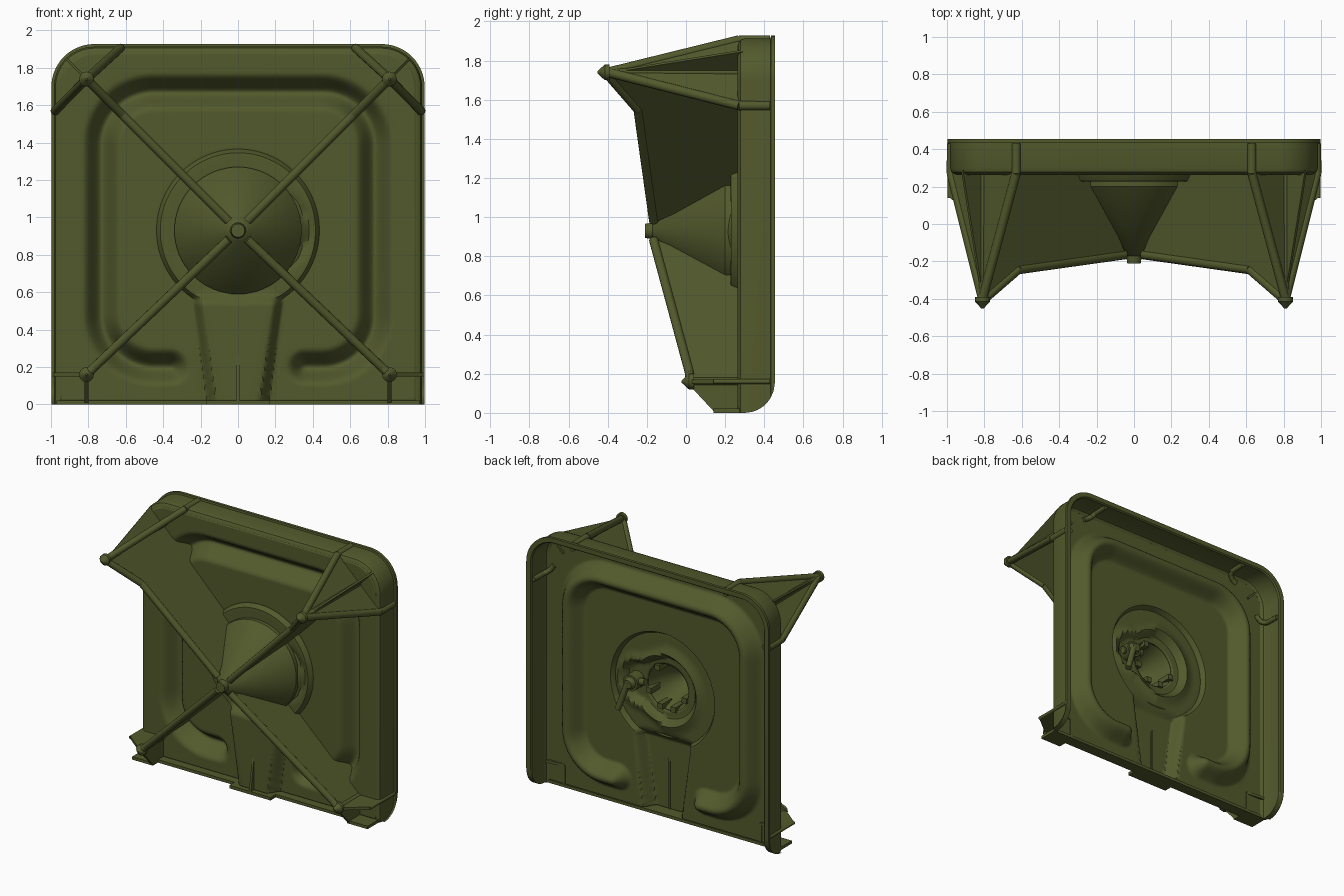
import bpy, bmesh, math
from mathutils import Vector as V

if "Cube" in bpy.data.objects:
    bpy.data.objects.remove(bpy.data.objects["Cube"])

olive = bpy.data.materials.new("olive")
olive.diffuse_color = (0.085, 0.1, 0.025, 1)
olive.use_nodes = True
olive.node_tree.nodes["Principled BSDF"].inputs["Base Color"].default_value = olive.diffuse_color
CZ = 0.93  # height of the hub axis


def finish(name, bm, mirror=False, angle=35, recalc=True):
    if recalc:
        bmesh.ops.recalc_face_normals(bm, faces=bm.faces)
    me = bpy.data.meshes.new(name)
    bm.to_mesh(me)
    bm.free()
    me.shade_smooth()
    me.set_sharp_from_angle(angle=math.radians(angle))
    me.materials.append(olive)
    ob = bpy.data.objects.new(name, me)
    bpy.context.collection.objects.link(ob)
    if mirror:
        ob.modifiers.new("mirror", 'MIRROR')
    return ob


def rod(bm, pts, r, r2=None, seg=12):
    for a, b in zip(pts, pts[1:]):
        a, b = V(a), V(b)
        m = (b - a).to_track_quat('Z', 'Y').to_matrix().to_4x4()
        m.translation = (a + b) / 2
        bmesh.ops.create_cone(bm, cap_ends=True, segments=seg, radius1=r,
                              radius2=r if r2 is None else r2, depth=(b - a).length, matrix=m)


def slab(bm, pts, t):
    # thin flat plate through the given points
    pts = [V(p) for p in pts]
    n = sum((pts[i - 1].cross(pts[i]) for i in range(len(pts))), V()).normalized() * t / 2
    a = [bm.verts.new(p + n) for p in pts]
    b = [bm.verts.new(p - n) for p in pts]
    bm.faces.new(a)
    bm.faces.new(b[::-1])
    for i in range(len(pts)):
        bm.faces.new((a[i - 1], b[i - 1], b[i], a[i]))


def box(bm, x0, x1, y0, y1, z0, z1):
    slab(bm, [(x0, (y0 + y1) / 2, z0), (x1, (y0 + y1) / 2, z0),
              (x1, (y0 + y1) / 2, z1), (x0, (y0 + y1) / 2, z1)], y1 - y0)


def lathe(name, prof, seg=64):
    bm = bmesh.new()
    rings = [[bm.verts.new((r * math.cos(i * math.tau / seg), y, CZ + r * math.sin(i * math.tau / seg)))
              for i in range(seg)] for r, y in prof]
    for a, b in zip(rings, rings[1:]):
        for i in range(seg):
            bm.faces.new((a[i - 1], a[i], b[i], b[i - 1]))
    bm.faces.new(rings[-1])
    return finish(name, bm)


def ramp(v, a, b):
    t = max(0, min(1, (v - a) / (b - a)))
    return t * t * (3 - 2 * t)


# pressed relief of the sheet: depth y at (x, z)
def relief(x, z):
    r = math.hypot(x, z - CZ)
    y = 0.235 + 0.035 * ramp(r, 0.412, 0.432)
    # U-shaped bead pushed to the back
    qx, qz = abs(x) - 0.45, abs(z - 0.935) - 0.455
    d = abs(math.hypot(max(qx, 0), max(qz, 0)) + min(max(qx, qz), 0) - 0.28)
    if z < 0.5 and abs(x) < 0.36:
        d = math.hypot(abs(x) - 0.36, z - 0.2)
    if d < 0.105:
        y += 0.055 * (1 + math.cos(math.pi * d / 0.105))
    # tapered channel pushed to the front
    w = 0.165 + 0.085 * z / 0.6
    k = (1 - ramp(abs(x), w - 0.06, w)) * (1 - ramp(z, 0.53, 0.6))
    y -= k * (y - 0.185)
    # teardrop latch pocket beside the hub, with a raised rim
    t = max(0, min(1, x / 0.2))
    d = math.hypot(x - 0.2 * t, z - CZ) - (0.27 - 0.1 * t)
    y += 0.022 * math.exp(-(d / 0.03) ** 2) - 0.03 * (1 - ramp(d, -0.04, 0.0))
    return y


def arc(cx, cz, r, a0, n):
    return [(cx + r * math.cos(math.radians(a0 + 90 * i / n)),
             cz + r * math.sin(math.radians(a0 + 90 * i / n))) for i in range(n + 1)]


def line(a, b, n):
    return [(a[0] + (b[0] - a[0]) * i / n, a[1] + (b[1] - a[1]) * i / n) for i in range(1, n)]


# pressed panel
outline = ([(0.95, 0.02)] + line((0.95, 0.02), (0.95, 1.7), 56) + arc(0.77, 1.7, 0.18, 0, 10)
           + line((0.77, 1.88), (-0.77, 1.88), 56) + arc(-0.77, 1.7, 0.18, 90, 10)
           + line((-0.95, 1.7), (-0.95, 0.02), 56) + [(-0.95, 0.02)]
           + line((-0.95, 0.02), (0.95, 0.02), 90))
bm = bmesh.new()
radii = [0.17, 0.19, 0.21, 0.23, 0.25, 0.27, 0.29, 0.32, 0.35, 0.38, 0.4, 0.412, 0.422, 0.432]
steps = [(r, 0) for r in radii] + [(0.44, i / 56) for i in range(57)]
rings = []
for r, t in steps:
    ring = []
    for px, pz in outline:
        a = math.atan2(pz - CZ, px)
        x = r * math.cos(a) * (1 - t) + px * t
        z = (CZ + r * math.sin(a)) * (1 - t) + pz * t
        ring.append(bm.verts.new((x, relief(x, z), z)))
    rings.append(ring)
for a, b in zip(rings, rings[1:]):
    for i in range(len(a)):
        bm.faces.new((a[i - 1], b[i - 1], b[i], a[i]))
panel = finish("pressed_panel", bm, recalc=False, angle=40)
sol = panel.modifiers.new("sheet", 'SOLIDIFY')
sol.thickness = 0.014
sol.offset = 0

# side and top wall with rolled rim, cut round at the lower back corners
prof = [(0.06, 0.264), (0.04, 0.266), (0.022, 0.278), (0.014, 0.3), (0.014, 0.432), (0, 0.434), (0, 0.455),
        (0.034, 0.455), (0.042, 0.445), (0.042, 0.31), (0.05, 0.29), (0.07, 0.278)]
low = [0, 0.005, 0.015, 0.03, 0.05, 0.075, 0.11, 0.16]
path = ([(0.998, z, 1, 0) for z in low]
        + [(x, z, (x - 0.768) / 0.23, (z - 1.697) / 0.23) for x, z in arc(0.768, 1.697, 0.23, 0, 14)]
        + [(x, z, (x + 0.768) / 0.23, (z - 1.697) / 0.23) for x, z in arc(-0.768, 1.697, 0.23, 90, 14)]
        + [(-0.998, z, -1, 0) for z in low[::-1]])
bm = bmesh.new()
rings = []
for x, z, nx, nz in path:
    ymax = 0.3 + 0.155 * math.sqrt(1 - (max(0, 0.16 - z) / 0.16) ** 2)
    rings.append([bm.verts.new((x - nx * d, min(y, ymax), z - nz * d)) for d, y in prof])
for a, b in zip(rings, rings[1:]):
    for i in range(len(prof)):
        bm.faces.new((a[i - 1], a[i], b[i], b[i - 1]))
bm.faces.new(rings[0])
bm.faces.new(rings[-1])
finish("rim_wall", bm)

# bottom lip, channel foot and channel rib
bm = bmesh.new()
box(bm, -0.97, 0.97, 0.2, 0.285, 0.0, 0.022)
box(bm, -0.17, 0.17, 0.14, 0.21, 0.0, 0.022)
for s in (-1, 1):
    box(bm, s * 0.8, s * 0.97, 0.14, 0.21, 0.0, 0.022)
slab(bm, [(0, 0.2, 0.4), (0, 0.14, 0.02), (0, 0.2, 0.02)], 0.016)
finish("bottom_lip", bm)

# hub cone and its hollow back
lathe("hub_cone", [(0.355, 0.24), (0.34, 0.232), (0.34, 0.2), (0.055, -0.165), (0.042, -0.17), (0.036, -0.21)])
lathe("hub_socket", [(0.19, 0.21), (0.17, 0.2), (0.155, 0.17), (0.13, 0.08), (0.05, -0.06)])

# diagonal fins with rounded edges and spiked tips
fins, rods = bmesh.new(), bmesh.new()
for zt, edge in ((1.74, [(0.05, -0.165), (0.62, -0.245), (0.81, -0.41)]),
                 (0.16, [(0.05, -0.165), (0.77, 0.02), (0.81, 0.02)])):
    def diag(u, y):
        return (u, y, CZ + (zt - CZ) * u / 0.81)
    base = [diag(u, relief(u, diag(u, 0)[2]) + 0.004) for u in [0.2 + 0.61 * i / 40 for i in range(41)]]
    slab(fins, [diag(*e) for e in edge] + base[::-1] + [diag(0.1, -0.05)], 0.024)
    rod(rods, [diag(*e) for e in edge], 0.024)
    tip = edge[-1][1]
    rod(rods, [(0.81, tip + 0.02, zt), (0.81, tip - 0.005, zt)], 0.04)
    rod(rods, [(0.81, tip - 0.005, zt), (0.81, tip - 0.042, zt)], 0.04, 0.006)
    rod(rods, [(0.81, tip, zt), (0.81, 0.275, zt)], 0.02)

# upper corner gussets
top, side, tip = (0.63, 0.27, 1.905), (0.978, 0.27, 1.57), (0.81, -0.4, 1.74)
slab(fins, [tip, top, side], 0.024)
slab(fins, [tip, (0.92, 0.29, 1.85), (0.81, 0.29, 1.74)], 0.014)
rod(rods, [tip, top, (0.63, 0.43, 1.905)], 0.024)
rod(rods, [tip, side, (0.976, 0.43, 1.57)], 0.024)
# hooked rod ends inside the tray
rod(rods, [(0.63, 0.44, 1.88), (0.63, 0.33, 1.875), (0.64, 0.3, 1.86), (0.665, 0.285, 1.84), (0.7, 0.28, 1.82)], 0.018)
rod(rods, [(0.95, 0.44, 1.57), (0.945, 0.33, 1.57), (0.93, 0.3, 1.58), (0.91, 0.285, 1.6), (0.89, 0.28, 1.63)], 0.018)

# lower corner gussets
slab(fins, [(0.81, 0.0, 0.16), (0.985, 0.14, 0.16), (0.985, 0.3, 0.16), (0.81, 0.28, 0.16)], 0.02)
slab(fins, [(0.81, 0.0, 0.16), (0.81, 0.14, 0.01), (0.81, 0.28, 0.01), (0.81, 0.28, 0.16)], 0.02)
rod(rods, [(0.985, 0.14, 0.16), (0.985, 0.43, 0.16)], 0.012)
finish("fins", fins, mirror=True)
finish("fin_edge_rods", rods, mirror=True)

# latch: pivot, cap, lever and pin on the back, with tabs around the socket
bm = bmesh.new()
rod(bm, [(0.25, 0.2, CZ), (0.25, 0.3, CZ)], 0.06, seg=20)
rod(bm, [(0.25, 0.3, CZ), (0.25, 0.33, CZ)], 0.045, 0.03, seg=20)
rod(bm, [(0.26, 0.31, 0.94), (0.33, 0.33, 0.73)], 0.022)
rod(bm, [(0.15, 0.26, 0.95), (0.32, 0.26, 0.91)], 0.025)
for a in (200, 250, 290, 340, 60):
    c, s = math.cos(math.radians(a)) * 0.155, math.sin(math.radians(a)) * 0.155
    box(bm, c - 0.02, c + 0.02, 0.12, 0.23, CZ + s - 0.02, CZ + s + 0.02)
finish("latch", bm)
